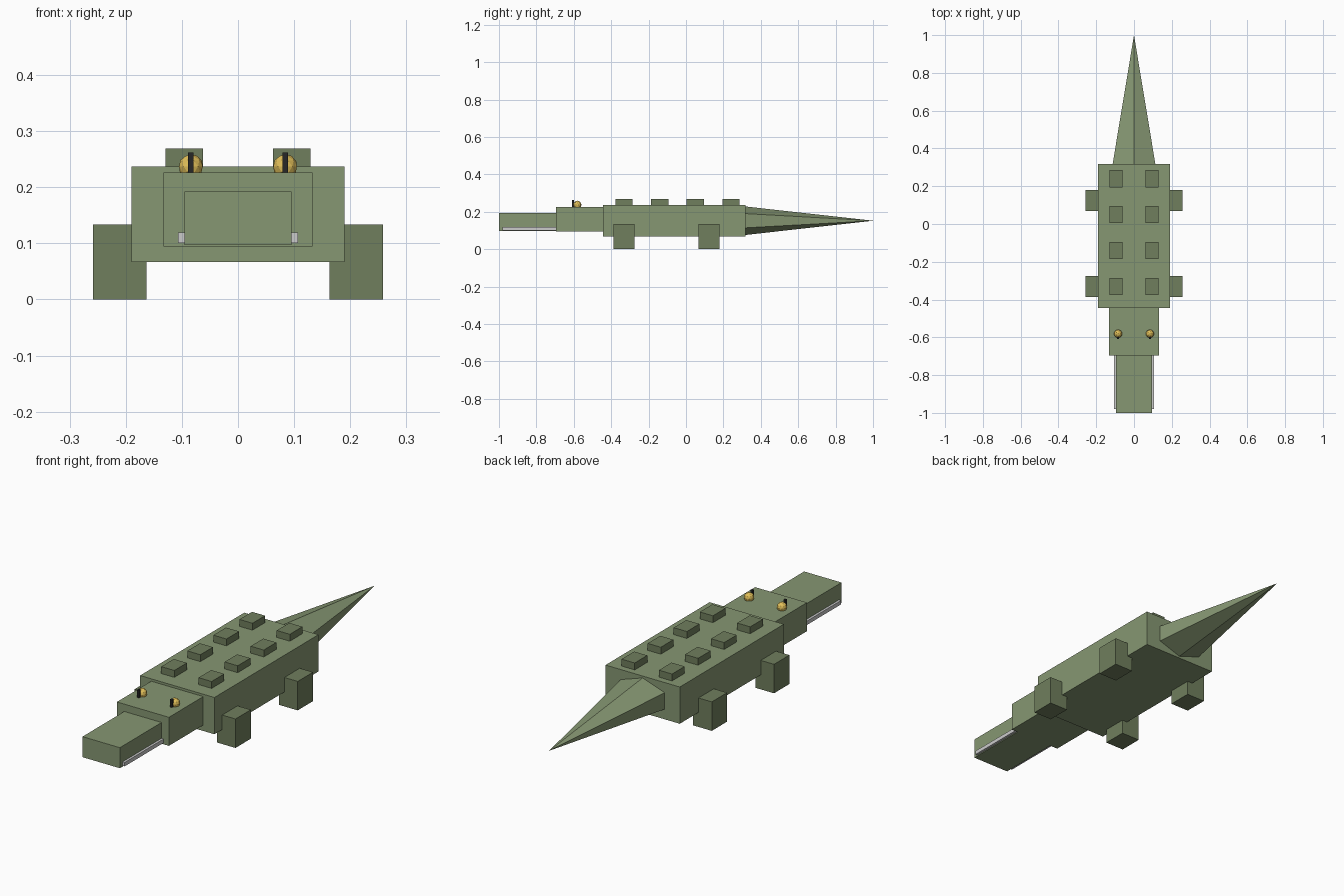
import bpy, math

if "Cube" in bpy.data.objects:
    bpy.data.objects.remove(bpy.data.objects["Cube"])


def material(name, rgb):
    m = bpy.data.materials.new(name)
    m.diffuse_color = (*rgb, 1)
    m.use_nodes = True
    m.node_tree.nodes["Principled BSDF"].inputs["Base Color"].default_value = m.diffuse_color
    return m


GREEN = material("hide_green", (0.24, 0.31, 0.17))
DARK = material("dark_green", (0.16, 0.21, 0.11))
GOLD = material("eye_gold", (0.75, 0.52, 0.10))
BLACK = material("pupil_black", (0.02, 0.02, 0.02))


def box(name, x, y, z, mat=None):
    """Box from (min, max) ranges on each axis."""
    ranges = (x, y, z)
    bpy.ops.mesh.primitive_cube_add(size=1, location=[(a + b) / 2 for a, b in ranges])
    ob = bpy.context.object
    ob.name = name
    ob.scale = [b - a for a, b in ranges]
    bpy.ops.object.transform_apply(location=False, rotation=False, scale=True)
    if mat:
        ob.data.materials.append(mat)
    return ob


# Trunk, head and snout
box("body", (-0.19, 0.19), (-0.444, 0.317), (0.067, 0.237), GREEN)
box("head", (-0.133, 0.133), (-0.695, -0.435), (0.094, 0.226), GREEN)
box("snout", (-0.0955, 0.0955), (-1.0, -0.685), (0.097, 0.192), GREEN)

# Six-sided flattened tail, with an edge along the top
base, tip = 0.31, 1.0
bpy.ops.mesh.primitive_cone_add(vertices=6, radius1=1, radius2=0, depth=tip - base,
                                location=(0, (base + tip) / 2, 0.152),
                                rotation=(-math.pi / 2, 0, 0))
tail = bpy.context.object
tail.name = "tail"
tail.scale = (0.132, 0.077, 1)
tail.data.materials.append(GREEN)

for side, s in (("left", 1), ("right", -1)):
    def span(a, b):
        return tuple(sorted((s * a, s * b)))

    # Legs
    for end, y in (("front", -0.331), ("back", 0.124)):
        box(f"{end}_{side}_leg", span(0.163, 0.258), (y - 0.056, y + 0.056), (0, 0.134), DARK)

    # Back plates
    for i in range(4):
        y = -0.331 + i * 0.1905
        box(f"back_plate_{side}_{i + 1}", span(0.062, 0.129), (y - 0.046, y + 0.046),
            (0.23, 0.269), DARK)

    # Tooth strip along the jaw
    box(f"teeth_{side}", span(0.094, 0.1065), (-0.98, -0.69), (0.101, 0.119))

    # Eye with slit pupil
    bpy.ops.mesh.primitive_ico_sphere_add(subdivisions=2, radius=0.022,
                                          location=(s * 0.084, -0.581, 0.237))
    eye = bpy.context.object
    eye.name = f"eye_{side}"
    eye.data.materials.append(GOLD)
    box(f"pupil_{side}", span(0.079, 0.089), (-0.61, -0.598), (0.223, 0.262), BLACK)
